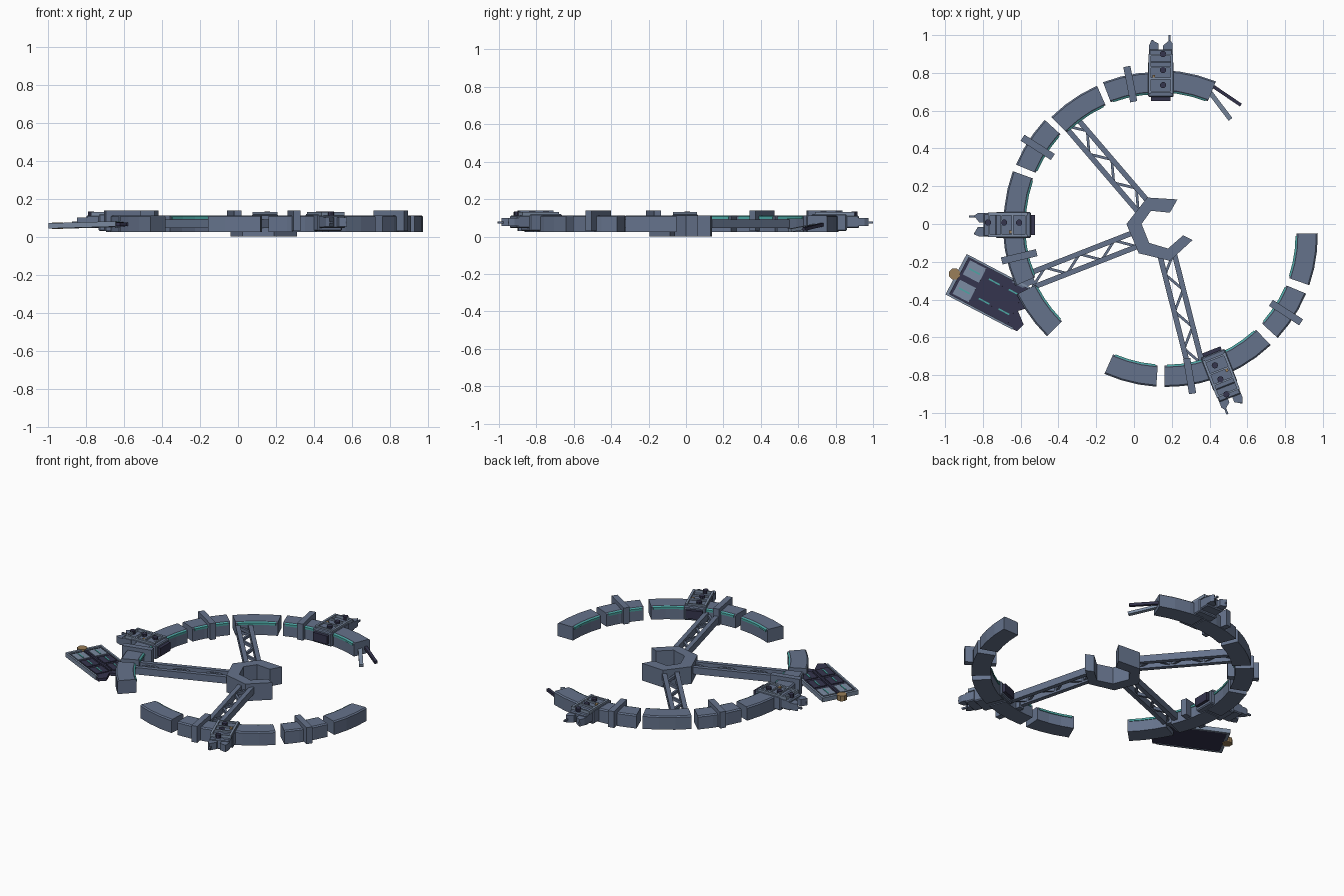
import bpy, bmesh
from math import sin, cos, radians, atan2, hypot, pi
from mathutils import Matrix, Vector

if "Cube" in bpy.data.objects:
    bpy.data.objects.remove(bpy.data.objects["Cube"])


def material(name, col):
    m = bpy.data.materials.new(name)
    m.diffuse_color = (*col, 1)
    m.use_nodes = True
    m.node_tree.nodes["Principled BSDF"].inputs["Base Color"].default_value = m.diffuse_color
    return m


HULL = material("slate_hull", (0.13, 0.17, 0.26))
LIGHT = material("light_slate", (0.2, 0.26, 0.36))
DARK = material("dark_navy", (0.035, 0.035, 0.075))
TEAL = material("teal_light", (0.07, 0.38, 0.36))
TAN = material("tan_metal", (0.32, 0.21, 0.1))


def finish(name, bm, mat):
    bmesh.ops.recalc_face_normals(bm, faces=bm.faces)
    me = bpy.data.meshes.new(name)
    bm.to_mesh(me)
    bm.free()
    me.materials.append(mat)
    ob = bpy.data.objects.new(name, me)
    bpy.context.collection.objects.link(ob)
    return ob


def frame(cx, cy, deg):
    return Matrix.Translation((cx, cy, 0)) @ Matrix.Rotation(radians(deg), 4, 'Z')


def box(name, F, x, y, z, mat=HULL, bevel=0):
    """Box given by (min, max) ranges in the local frame F."""
    bm = bmesh.new()
    c = [(a + b) / 2 for a, b in (x, y, z)]
    s = [b - a for a, b in (x, y, z)]
    bmesh.ops.create_cube(bm, size=1, matrix=Matrix.Translation(c) @ Matrix.Diagonal((*s, 1)))
    if bevel:
        bmesh.ops.bevel(bm, geom=bm.edges[:], offset=bevel, segments=1, affect='EDGES')
    bm.transform(F)
    return finish(name, bm, mat)


def prism(name, F, pts, z0, z1, mat=HULL):
    bm = bmesh.new()
    f = bm.faces.new([bm.verts.new((x, y, z0)) for x, y in pts])
    r = bmesh.ops.extrude_face_region(bm, geom=[f])
    for v in r['geom']:
        if isinstance(v, bmesh.types.BMVert):
            v.co.z = z1
    bm.transform(F)
    return finish(name, bm, mat)


def knob(name, F, x, y, r, z0, z1, mat=DARK, n=8):
    pts = [(x + r * cos(2 * pi * (i + .5) / n), y + r * sin(2 * pi * (i + .5) / n)) for i in range(n)]
    return prism(name, F, pts, z0, z1, mat)


def beam(name, a, b, w, h, mat=HULL):
    a, b = Vector(a), Vector(b)
    d = b - a
    rot = d.to_track_quat('X', 'Z').to_matrix().to_4x4()
    F = Matrix.Translation(a) @ rot
    return box(name, F, (0, d.length), (-w / 2, w / 2), (-h / 2, h / 2), mat)


def sweep(name, c, a0, a1, profile, mat, n=3):
    """Sweep an (r, z) profile round centre c in n straight facets."""
    bm = bmesh.new()
    rings = []
    for i in range(n + 1):
        a = radians(a0 + (a1 - a0) * i / n)
        rings.append([bm.verts.new((c[0] + r * cos(a), c[1] + r * sin(a), z)) for r, z in profile])
    k = len(profile)
    for p, q in zip(rings, rings[1:]):
        for j in range(k):
            bm.faces.new((p[j], p[(j + 1) % k], q[(j + 1) % k], q[j]))
    bm.faces.new(rings[0])
    bm.faces.new(rings[-1])
    return finish(name, bm, mat)


def segment(c, a0, a1, R):
    ri = R - 0.113
    prof = [(ri, .025), (R, .025), (R, .106), (R - .008, .113), (ri + .008, .113), (ri, .106)]
    sweep("ring_segment", c, a0, a1, prof, HULL)
    sweep("ring_light_strip", c, a0 + 1, a1 - 1,
          [(ri - .005, .094), (ri + .004, .094), (ri + .004, .112), (ri - .005, .107)], TEAL)


# broken ring: two drifted arcs of separate segments
C1, C2 = (0.127, 0.0), (0.17, -0.06)
for a0, a1, R in [(67.9, 88.9, .815), (90.3, 111.2, .805), (113.8, 134.9, .8), (137.4, 157.3, .815),
                  (160, 181, .818), (182.6, 203.4, .822), (206.5, 225.3, .836)]:
    segment(C1, a0, a1, R)
for a0, a1 in [(-114, -93.7), (-90.6, -70), (-67.5, -46.4), (-42.6, -22.6), (-19.2, .7)]:
    segment(C2, a0, a1, .803)

# collars clamped over every other segment
for c, a in [(C1, 101.2), (C1, 147.5), (C1, 193.3), (C2, -80.5), (C2, -32.8)]:
    box("ring_collar", frame(*c, a), (.66, .85), (-.019, .019), (.03, .138))

# broken hexagonal hub
outer = [(.23, .13), (.07, .14), (-.04, 0), (.025, -.155), (.19, -.195), (.31, -.085)]
inner = [(.19, .06), (.09, .07), (.04, 0), (.08, -.1), (.18, -.13), (.26, -.06)]
for i in range(5):
    prism("hub_wall", Matrix(), [outer[i], outer[i + 1], inner[i + 1], inner[i]], 0, .113)

# truss spokes
for (x0, y0), (x1, y1) in [((.05, .09), (-.34, .545)), ((0, -.085), (-.55, -.3)), ((.175, -.16), (.325, -.75))]:
    L = hypot(x1 - x0, y1 - y0)
    F = frame(x0, y0, atan2(y1 - y0, x1 - x0) * 180 / pi)
    for s in (-1, 1):
        box("spoke_rail", F, (0, L), (s * .038 - .014, s * .038 + .014), (.045, .09))
    n = 6
    for i in range(n):
        s = 1 if i % 2 else -1
        beam("spoke_brace", F @ Vector((L * i / n, -s * .036, .067)),
             F @ Vector((L * (i + 1) / n, s * .036, .067)), .014, .02)


# docking modules straddling the ring
def module(c, a, dr=0):
    F = frame(*c, a) @ Matrix.Translation((dr, 0, 0))
    box("module_body", F, (.672, .86), (-.068, .068), (.03, .12), HULL, .006)
    box("module_nose", F, (.85, .925), (-.062, .062), (.045, .112), HULL, .006)
    box("module_bay", F, (.652, .68), (-.052, .052), (.05, .105), DARK)
    for s in (-1, 1):
        box("module_top_rail", F, (.69, .9), (s * .058 - .007, s * .058 + .007), (.11, .13), LIGHT)
        lo, hi = sorted((s * .012, s * .062))
        prism("module_claw", F, [(.915, lo), (.955, lo), (.975, (lo + hi) / 2 + s * .012),
                                 (.945, hi), (.915, hi)], .055, .1)
        beam("module_antenna", F @ Vector((.93, s * .045, .075)),
             F @ Vector((1.0 if s < 0 else .975, s * .045, .075)), .011, .011)
    for r in (.7, .77, .83, .895):
        box("module_cross_bar", F, (r - .005, r + .005), (-.064, .064), (.11, .13), LIGHT)
    for r in (.735, .815, .9):
        knob("module_hatch", F, r, -.012, .017, .1, .134)
    box("module_lamp", F, (.775, .79), (.03, .045), (.115, .13), TAN)


module((.142, 0), 90)
module((.127, -.005), 180)
module(C2, -68.5)

# torn solar panel
F = frame(-.915, -.28, -27.7) @ Matrix.Rotation(radians(4), 4, 'Y').inverted()
P = Matrix.Translation((0, 0, .057)) @ Matrix()
F = Matrix.Translation((-.915, -.28, .056)) @ Matrix.Rotation(radians(-27.7), 4, 'Z') @ \
    Matrix.Rotation(radians(-1.5), 4, 'Y')
prism("panel_plate", F, [(-.02, -.118), (.395, -.118), (.41, -.07), (.35, -.02), (.4, .03), (.37, .118), (-.02, .118)],
      -.01, .008, DARK)
for s in (-1, 1):
    box("panel_edge_rail", F, (-.025, .37), (s * .115 - .006, s * .115 + .006), (-.012, .016), LIGHT)
box("panel_end_rail", F, (-.03, -.012), (-.121, .121), (-.012, .016), LIGHT)
box("panel_mid_rail", F, (-.02, .33), (-.006, .006), (-.008, .013), DARK)
for i in range(3):
    for s in (-1, 1):
        x, y = .05 + i * .118, s * .058
        box("panel_cell", F, (x - .048, x + .048), (y - .042, y + .042), (0, .013), DARK if i else LIGHT)
        box("panel_cell_stripe", F, (x - .032, x + .032), (y - .004, y + .004), (.008, .016), TEAL)
knob("panel_joint", Matrix(), -.95, -.265, .031, .04, .075, TAN)
beam("panel_mount", (-.64, -.33, .06), (-.53, -.29, .06), .05, .03)

# snapped girders at the torn ring end
beam("snapped_girder_dark", (.41, .735, .065), (.565, .63, .04), .018, .018, DARK)
beam("snapped_girder_light", (.4, .7, .06), (.51, .555, .033), .025, .018, LIGHT)
